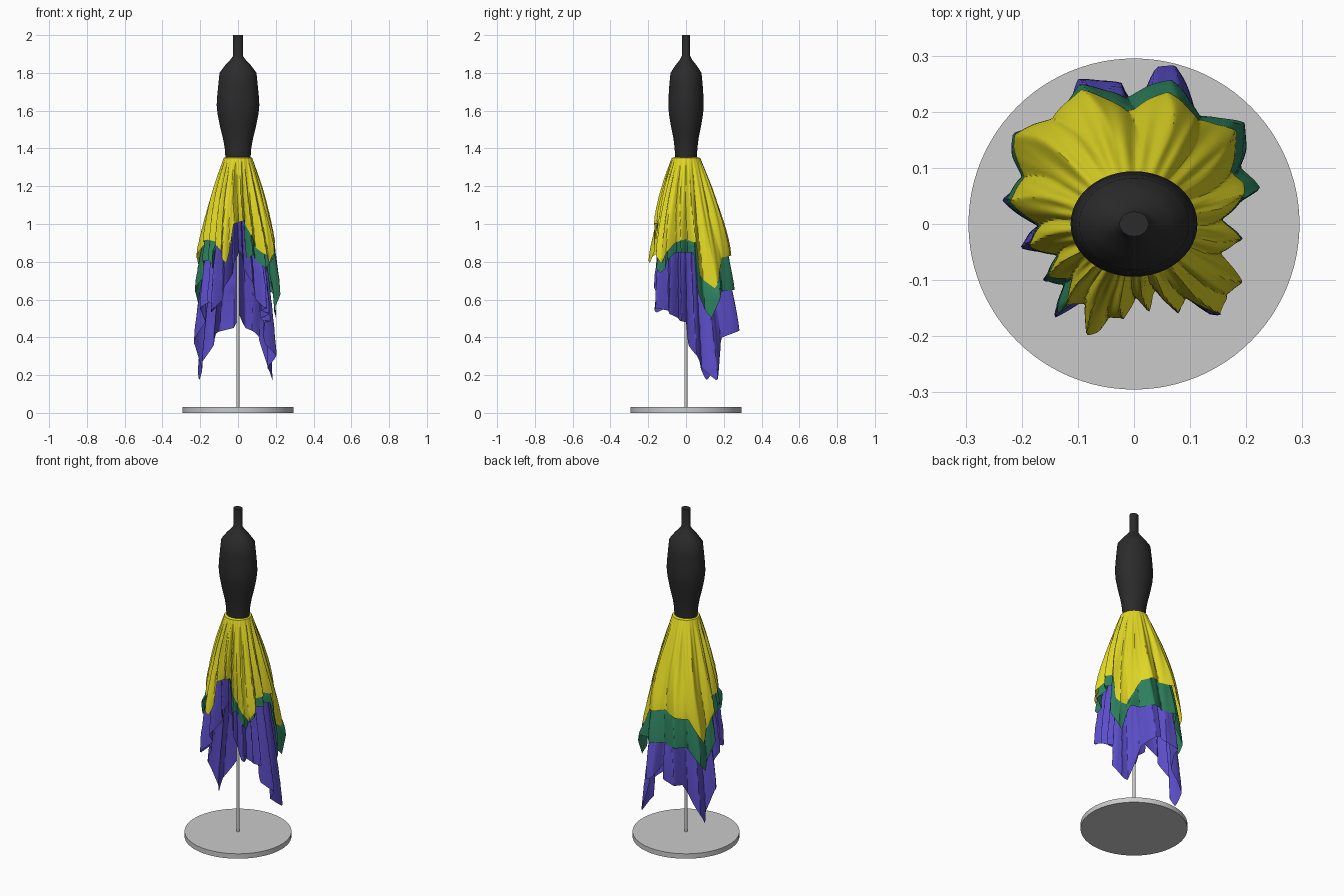
import bpy, bmesh, math

cube = bpy.data.objects.get("Cube")
if cube:
    bpy.data.objects.remove(cube, do_unlink=True)


def material(name, r, g, b):
    m = bpy.data.materials.new(name)
    m.use_nodes = True
    m.diffuse_color = (r, g, b, 1)
    m.node_tree.nodes["Principled BSDF"].inputs["Base Color"].default_value = (r, g, b, 1)
    return m


yellow = material("yellow cloth", .75, .68, .018)
green = material("green cloth", .026, .21, .11)
purple = material("purple cloth", .105, .075, .58)
black = material("black fabric", .024, .024, .024)
grey = material("grey metal", .59, .59, .6)


def loft(name, rings, mat, caps, angle):
    """Join closed rings of points into a smooth shaded surface."""
    bm = bmesh.new()
    rows = [[bm.verts.new(p) for p in ring] for ring in rings]
    for low, high in zip(rows, rows[1:]):
        n = len(low)
        for i in range(n):
            j = (i + 1) % n
            bm.faces.new((low[i], low[j], high[j], high[i]))
    if caps:
        bm.faces.new(rows[0][::-1])
        bm.faces.new(rows[-1])
    bmesh.ops.recalc_face_normals(bm, faces=bm.faces)
    mesh = bpy.data.meshes.new(name)
    bm.to_mesh(mesh)
    bm.free()
    mesh.materials.append(mat)
    obj = bpy.data.objects.new(name, mesh)
    bpy.context.collection.objects.link(obj)
    bpy.ops.object.select_all(action='DESELECT')
    obj.select_set(True)
    bpy.context.view_layer.objects.active = obj
    bpy.ops.object.shade_smooth_by_angle(angle=math.radians(angle))


def ellipse(rx, ry, z, n=48):
    steps = [math.tau * i / n for i in range(n)]
    return [(rx * math.cos(a), ry * math.sin(a), z) for a in steps]


# Stand: round base and thin pole
loft("stand_base", [ellipse(.295, .295, z, 96) for z in (0, .03)], grey, True, 30)
loft("stand_pole", [ellipse(.008, .008, z, 16) for z in (.03, 1.36)], grey, True, 30)

# Torso form with neck: height, half width, half depth
torso = [(1.345, .066, .058), (1.4, .07, .06), (1.45, .079, .066), (1.52, .096, .08),
         (1.58, .108, .09), (1.63, .113, .094), (1.68, .11, .092), (1.74, .104, .088),
         (1.8, .098, .082), (1.84, .068, .056), (1.87, .04, .032), (1.89, .026, .022),
         (2, .026, .022)]
loft("torso_form", [ellipse(rx, ry, z) for z, rx, ry in torso], black, True, 35)

# Skirt layers: hem angle in degrees, hem height, hem radius
WAIST, WAIST_R = 1.35, .076
overskirt = [(0, .92, .175), (15, .9, .19), (21, .73, .21), (40, .66, .23), (60, .82, .24),
             (90, .85, .22), (128, .82, .26), (148, .67, .25), (165, .8, .22), (180, .9, .19),
             (205, .92, .165), (228, .9, .17), (252, .79, .21), (262, 1, .16),
             (285, 1.02, .14), (300, .9, .17), (322, .79, .23), (340, .9, .185)]
middle = [(0, .85, .18), (12, .85, .19), (16, .63, .22), (34, .5, .25), (46, .64, .25),
          (95, .66, .25), (125, .65, .25), (151, .5, .255), (168, .64, .22), (190, .8, .18),
          (210, .82, .17), (226, .76, .2), (236, .96, .18), (282, 1.06, .13),
          (290, .82, .15), (300, .84, .17), (318, .74, .21), (340, .85, .18)]
underskirt = [(0, .48, .16), (5, .36, .17), (20, .28, .2), (42, .17, .225), (60, .4, .25),
              (82, .45, .28), (88, .52, .22), (95, .45, .28), (120, .42, .24),
              (152, .17, .245), (168, .36, .22), (185, .52, .2), (205, .62, .16),
              (228, .53, .2), (245, .65, .17), (262, .8, .12), (275, .86, .1),
              (290, .75, .13), (310, .56, .21), (330, .53, .17), (345, .49, .15)]


def hem_at(hem, a):
    """Straight interpolation around the hem, so corners stay pointed."""
    d = math.degrees(a) % 360
    closed = hem + [(360,) + hem[0][1:]]
    for (a0, z0, r0), (a1, z1, r1) in zip(closed, closed[1:]):
        if a0 <= d <= a1:
            t = (d - a0) / (a1 - a0)
            return z0 + (z1 - z0) * t, r0 + (r1 - r0) * t


def pleat(a, s, size):
    """Creased folds, packed tighter at the front, with fine gathers at the waist."""
    phase = 8 * a + 3 * math.cos(a) + .4 * math.sin(4 * s)
    crease = abs(math.asin(math.sin(phase))) * 2 / math.pi
    fine = math.sin(31 * a + 4 * math.cos(a))
    return size * (crease - .6) * s ** .8 + .004 * fine * min(1, 3 * s) * (1.2 - s)


def skirt(name, hem, mat, size, cover=None, columns=288, rows=32):
    def radius(a, z):
        low, r = hem_at(hem, a)
        s = min(1, max(0, (WAIST - z) / (WAIST - low)))
        out = WAIST_R + (r - WAIST_R) * (1 - (1 - s) ** 1.35) + pleat(a, s, size)
        if cover:
            # Stay inside the layer above until its hem is passed
            outer, outer_low = cover
            edge = outer_low(a)
            limit = outer(a, max(z, edge)) - .005 + .7 * max(0, edge - z)
            out = min(out, limit)
        return out

    rings = []
    for k in range(rows + 1):
        ring = []
        for i in range(columns):
            a = math.tau * i / columns
            low = hem_at(hem, a)[0]
            z = WAIST + (low - WAIST) * k / rows
            r = radius(a, z)
            ring.append((r * math.cos(a), r * math.sin(a), z))
        rings.append(ring)
    loft(name, rings, mat, False, 40)
    return radius, lambda a: hem_at(hem, a)[0]


top_layer = skirt("overskirt", overskirt, yellow, .036)
mid_layer = skirt("middle_skirt", middle, green, .042, top_layer)
skirt("underskirt", underskirt, purple, .055, mid_layer)

# Waistband closing the gathered cloth against the torso
band = [ellipse(WAIST_R, WAIST_R, WAIST, 64), ellipse(.064, .057, WAIST + .004, 64)]
loft("waistband", band, yellow, False, 40)
